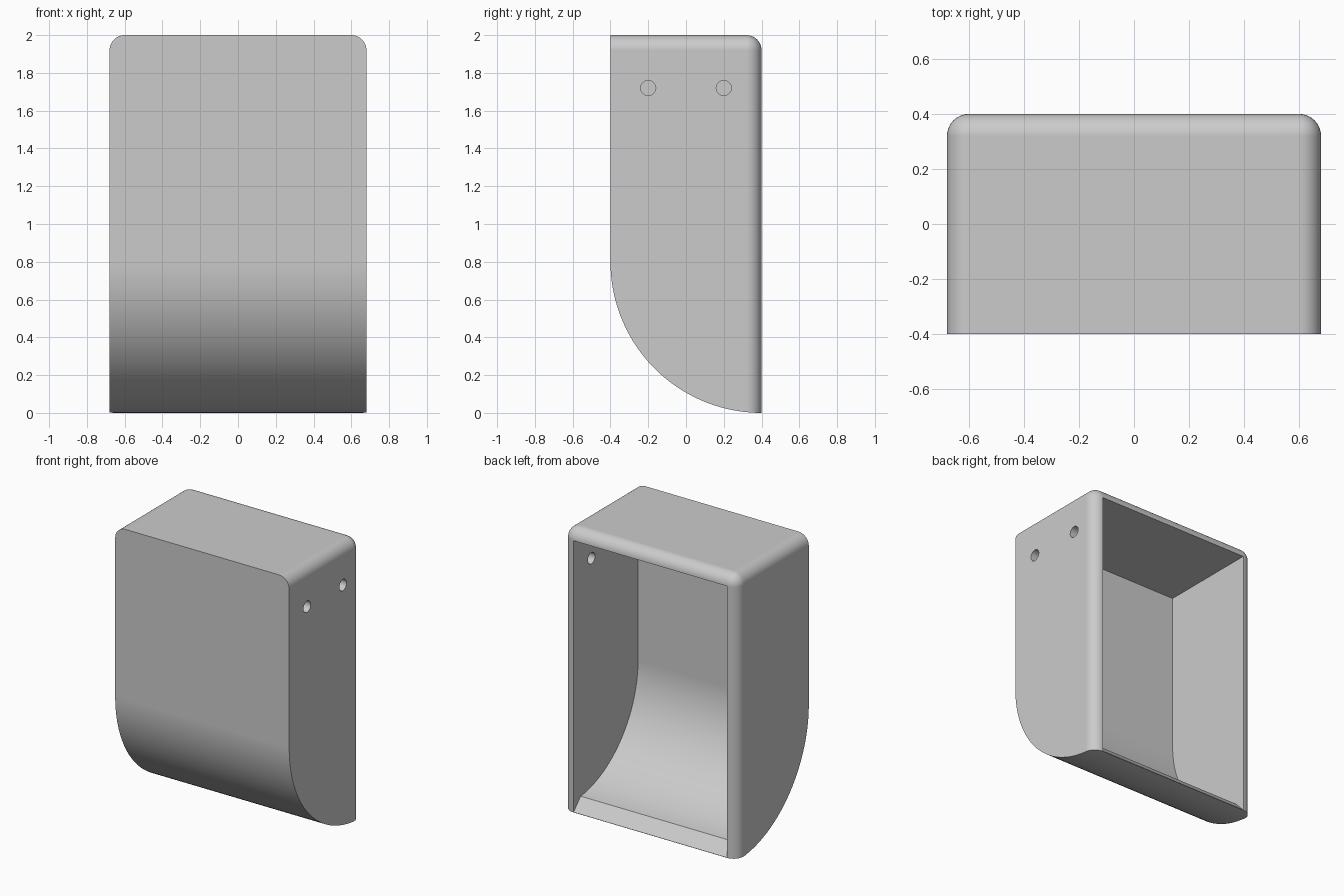
import bpy
import bmesh
import math
from mathutils import Matrix

cube = bpy.data.objects.get("Cube")
if cube:
    bpy.data.objects.remove(cube, do_unlink=True)

HALF_W, DEPTH, WALL, BEND = 0.68, 0.4, 0.08, 0.8
TOP = 2.0

grey = bpy.data.materials.new("light_grey")
grey.use_nodes = True
grey.diffuse_color = (0.6, 0.6, 0.6, 1)
grey.node_tree.nodes["Principled BSDF"].inputs["Base Color"].default_value = (0.6, 0.6, 0.6, 1)


def make_object(name, bm):
    bmesh.ops.recalc_face_normals(bm, faces=bm.faces)
    mesh = bpy.data.meshes.new(name)
    bm.to_mesh(mesh)
    bm.free()
    mesh.materials.append(grey)
    obj = bpy.data.objects.new(name, mesh)
    bpy.context.collection.objects.link(obj)
    return obj


def prism(name, profile, half_width):
    """Extrude a side (y, z) profile across x."""
    bm = bmesh.new()
    face = bm.faces.new([bm.verts.new((-half_width, y, z)) for y, z in profile])
    ext = bmesh.ops.extrude_face_region(bm, geom=[face])
    moved = [g for g in ext["geom"] if isinstance(g, bmesh.types.BMVert)]
    bmesh.ops.translate(bm, verts=moved, vec=(2 * half_width, 0, 0))
    return make_object(name, bm)


def bend(radius, end_angle, steps=40):
    """Arc from the front wall down to the back of the floor."""
    angles = [end_angle * i / steps for i in range(steps + 1)]
    return [(DEPTH - radius * math.cos(a), BEND - radius * math.sin(a)) for a in angles]


def boolean(target, cutter, operation):
    mod = target.modifiers.new(cutter.name, "BOOLEAN")
    mod.operation, mod.solver, mod.object = operation, "EXACT", cutter
    bpy.context.view_layer.objects.active = target
    bpy.ops.object.modifier_apply(modifier=mod.name)
    bpy.data.objects.remove(cutter, do_unlink=True)


# Outer block, rounded along the top sides and around the back
bm = bmesh.new()
bmesh.ops.create_cube(bm, size=1)
for v in bm.verts:
    v.co.x = math.copysign(HALF_W, v.co.x)
    v.co.y = DEPTH if v.co.y > 0 else -0.6
    v.co.z = TOP if v.co.z > 0 else -0.2


def is_rounded(edge):
    a, b = (v.co for v in edge.verts)
    on_top = a.z > 1 and b.z > 1
    at_back = a.y > 0 and b.y > 0
    on_side = abs(a.x - b.x) < 0.01
    return (on_top and (at_back or on_side)) or (at_back and on_side and not (a.z < 1 and b.z < 1))


bmesh.ops.bevel(bm, geom=[e for e in bm.edges if is_rounded(e)], offset=WALL,
                offset_type="OFFSET", segments=10, profile=0.5, affect="EDGES")
shell = make_object("housing_shell", bm)

# Curved front and underside
outline = bend(BEND, math.pi / 2) + [(0.6, 0), (0.6, 2.5), (-DEPTH, 2.5)]
boolean(shell, prism("side_outline", outline, 1), "INTERSECT")

# Hollow inside, open at the back with a sloping lower lip
inner = BEND - WALL
cavity = bend(inner, math.acos(WALL / inner))
cavity += [(DEPTH, 0.002), (0.6, 0.002), (0.6, TOP - WALL), (WALL - DEPTH, TOP - WALL)]
boolean(shell, prism("cavity", cavity, HALF_W - WALL - 0.001), "DIFFERENCE")

# Two round holes through the left wall
for y in (-0.2, 0.2):
    bm = bmesh.new()
    bmesh.ops.create_cone(bm, cap_ends=True, segments=32, radius1=0.04, radius2=0.04, depth=0.3,
                          matrix=Matrix.Translation((0.65, y, 1.72)) @ Matrix.Rotation(math.pi / 2, 4, "Y"))
    boolean(shell, make_object("screw_hole", bm), "DIFFERENCE")

# Smooth shading with sharp corners kept
bpy.ops.object.select_all(action="DESELECT")
shell.select_set(True)
bpy.context.view_layer.objects.active = shell
bpy.ops.object.shade_smooth_by_angle(angle=math.radians(30))
weighted = shell.modifiers.new("even_normals", "WEIGHTED_NORMAL")
weighted.keep_sharp = True
